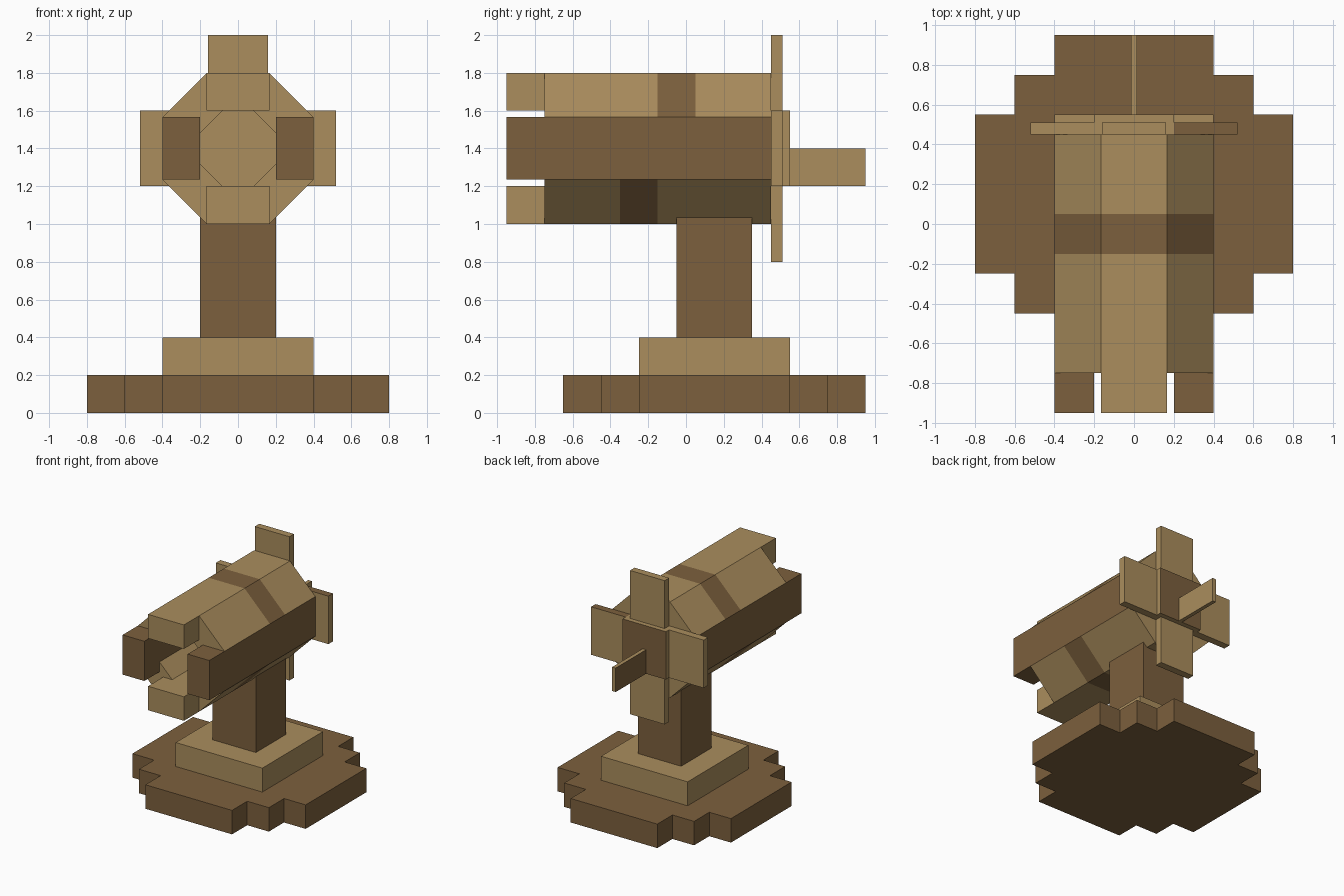
import bpy, bmesh, math
from mathutils import Matrix, Vector

cube = bpy.data.objects.get("Cube")
if cube:
    bpy.data.objects.remove(cube, do_unlink=True)


def material(name, rgb):
    m = bpy.data.materials.new(name)
    m.use_nodes = True
    m.diffuse_color = (*rgb, 1)
    m.node_tree.nodes["Principled BSDF"].inputs["Base Color"].default_value = (*rgb, 1)
    return m


MATS = [material("light_wood", (0.405, 0.268, 0.110)),
        material("dark_wood", (0.202, 0.117, 0.047))]
LIGHT, DARK = 0, 1


def finish(name, bm):
    bmesh.ops.recalc_face_normals(bm, faces=bm.faces)
    mesh = bpy.data.meshes.new(name)
    bm.to_mesh(mesh)
    bm.free()
    for m in MATS:
        mesh.materials.append(m)
    ob = bpy.data.objects.new(name, mesh)
    bpy.context.collection.objects.link(ob)
    return ob


def box(name, xs, ys, zs, colour, accent=None, band=None):
    """Box from ranges; accent = direction of a contrasting face,
    band = y range of a dark stripe on the upper face."""
    bm = bmesh.new()
    bmesh.ops.create_cube(bm, size=1)
    for v in bm.verts:
        v.co = Vector([r[0] + (c + 0.5) * (r[1] - r[0]) for c, r in zip(v.co, (xs, ys, zs))])
    for y in band or ():
        bmesh.ops.bisect_plane(bm, geom=bm.verts[:] + bm.edges[:] + bm.faces[:],
                               plane_co=(0, y, 0), plane_no=(0, 1, 0))
    bm.normal_update()
    for f in bm.faces:
        f.material_index = colour
        if accent and f.normal.dot(Vector(accent)) > 0.9:
            f.material_index = 1 - colour
        if band and f.normal.z > 0.9 and band[0] < f.calc_center_median().y < band[1]:
            f.material_index = DARK
    return finish(name, bm)


# Stepped round base: one quarter outline mirrored into a full profile
quarter = [(0.8, 0.4), (0.6, 0.4), (0.6, 0.6), (0.4, 0.6), (0.4, 0.8)]
half = quarter + [(-x, y) for x, y in reversed(quarter)]
outline = half + [(-x, -y) for x, y in half]
bm = bmesh.new()
face = bm.faces.new([bm.verts.new((x, y + 0.15, 0)) for x, y in outline])
ext = bmesh.ops.extrude_face_region(bm, geom=[face])
bmesh.ops.translate(bm, vec=(0, 0, 0.2),
                    verts=[g for g in ext["geom"] if isinstance(g, bmesh.types.BMVert)])
if not face.is_valid or len(bm.faces) < len(outline) + 2:
    bm.faces.new([v for v in bm.verts if v.co.z < 0.1])
for f in bm.faces:
    f.material_index = DARK
finish("base", bm)

# Pedestal
box("plinth", (-0.4, 0.4), (-0.25, 0.55), (0.2, 0.4), LIGHT)
box("post", (-0.2, 0.2), (-0.05, 0.35), (0.4, 1.1), DARK)

# Hollow eight-sided barrel made of planks around the long axis
W = 0.4 * math.tan(math.pi / 8)
UPPER, LOWER = (-0.15, 0.05), (-0.35, -0.15)
planks = [("top", 0, LIGHT, UPPER), ("upper_left", 45, LIGHT, UPPER),
          ("left", 90, DARK, None), ("lower_left", 135, LIGHT, LOWER),
          ("bottom", 180, LIGHT, LOWER), ("lower_right", 225, LIGHT, LOWER),
          ("right", 270, DARK, None), ("upper_right", 315, LIGHT, UPPER)]
for name, angle, colour, band in planks:
    diagonal = angle % 90 != 0
    ys = (-0.75, 0.449) if diagonal else (-0.95, 0.45)
    plank = box("barrel_" + name, (-W, W), ys, (0.2, 0.4), colour, band=band)
    plank.data.transform(Matrix.Translation((0, 0, 1.4))
                         @ Matrix.Rotation(math.radians(angle), 4, 'Y'))

# Hub closing the back of the barrel, with four vanes and a tail fin
box("hub", (-0.2, 0.2), (0.45, 0.55), (1.2, 1.6), LIGHT, accent=(0, 1, 0))
vane_y = (0.45, 0.51)
box("vane_top", (-0.16, 0.16), vane_y, (1.6, 2.0), LIGHT)
box("vane_bottom", (-0.16, 0.16), vane_y, (0.8, 1.2), LIGHT)
box("vane_left", (0.2, 0.52), vane_y, (1.2, 1.6), LIGHT, accent=(0, 0, 1))
box("vane_right", (-0.52, -0.2), vane_y, (1.2, 1.6), LIGHT)
box("tail_fin", (-0.016, 0.016), (0.55, 0.95), (1.2, 1.4), LIGHT, accent=(-1, 0, 0))
